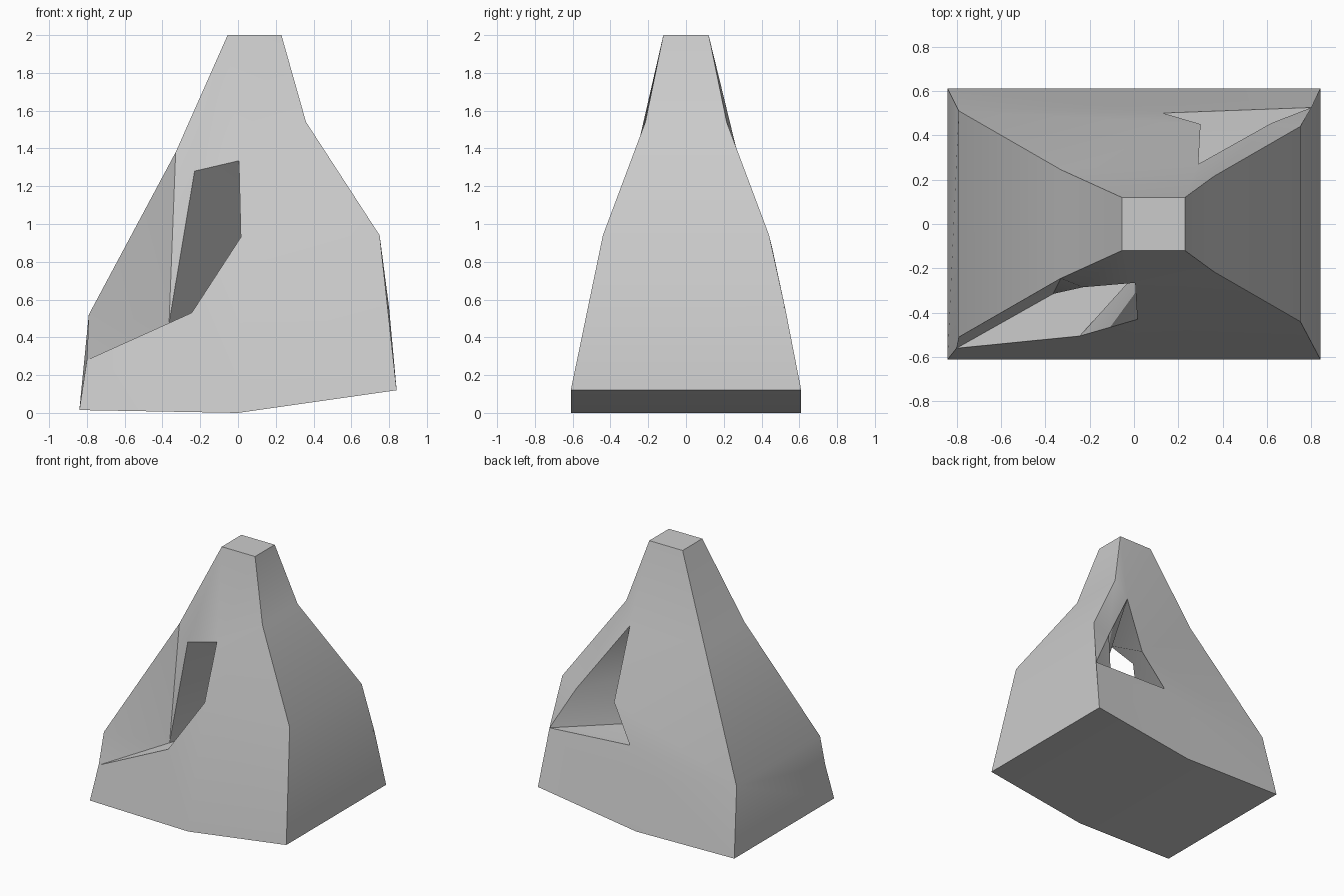
import bpy, bmesh, math

if "Cube" in bpy.data.objects:
    bpy.data.objects.remove(bpy.data.objects["Cube"])

bm = bmesh.new()

# Corner profile (x, half depth, z): around the outline from bottom left to left shoulder
profile = [(-.84, .61, .015), (0, .61, 0), (.84, .61, .12), (.75, .44, .94),
           (.36, .215, 1.54), (.23, .12, 2), (-.055, .12, 2), (-.33, .245, 1.38),
           (-.79, .51, .52)]
# Rims of the tunnel on the front and the back
front_rim = [(-.80, -.56, .28), (-.245, -.505, .53), (.015, -.43, .93),
             (.005, -.265, 1.335), (-.23, -.285, 1.28), (-.365, -.315, .475)]
back_rim = [(.80, .525, .555), (.62, .455, .88), (.29, .27, 1.385),
            (.30, .45, .86), (.13, .50, .59), (-.16, .535, .41)]

front = [bm.verts.new((x, -y, z)) for x, y, z in profile]
back = [bm.verts.new((x, y, z)) for x, y, z in profile]
f_rim = [bm.verts.new(p) for p in front_rim]
b_rim = [bm.verts.new(p) for p in back_rim]


def zip_loops(outer, inner, steps):
    """Fill between two chains; each step advances the (O)uter or (I)nner one."""
    o = i = 0
    for s in steps:
        if s == "O":
            bm.faces.new((outer[o], outer[o + 1], inner[i]))
            o += 1
        else:
            bm.faces.new((outer[o], inner[i + 1], inner[i]))
            i += 1


# Front and back walls around the openings
zip_loops(front, f_rim + f_rim[:1], "OIIOOOIOOIOIOI")
zip_loops(back[3:] + back[:3], b_rim + b_rim[:1], "IOIOOOIOIIOOIO")
bm.faces.new((f_rim[0], f_rim[1], f_rim[5]))
bm.faces.new((b_rim[5], b_rim[0], b_rim[4]))

# Base, sides and top
for k in (0, 1, 3, 4, 5, 6, 7):
    bm.faces.new((front[k], front[k + 1], back[k + 1], back[k]))
bm.faces.new((front[2], front[3], back[3], b_rim[0], back[2]))
bm.faces.new((front[8], f_rim[0], front[0], back[0], back[8]))

# Tunnel through the body
fl, bl = f_rim[1:], b_rim[:5]
for k in range(5):
    n = (k + 1) % 5
    bm.faces.new((fl[k], fl[n], bl[n], bl[k]))

bmesh.ops.recalc_face_normals(bm, faces=bm.faces)
mesh = bpy.data.meshes.new("pierced_rock")
bm.to_mesh(mesh)
bm.free()
rock = bpy.data.objects.new("pierced_rock", mesh)
bpy.context.collection.objects.link(rock)
bpy.context.view_layer.objects.active = rock
rock.select_set(True)
bpy.ops.object.shade_smooth_by_angle(angle=math.radians(30))
